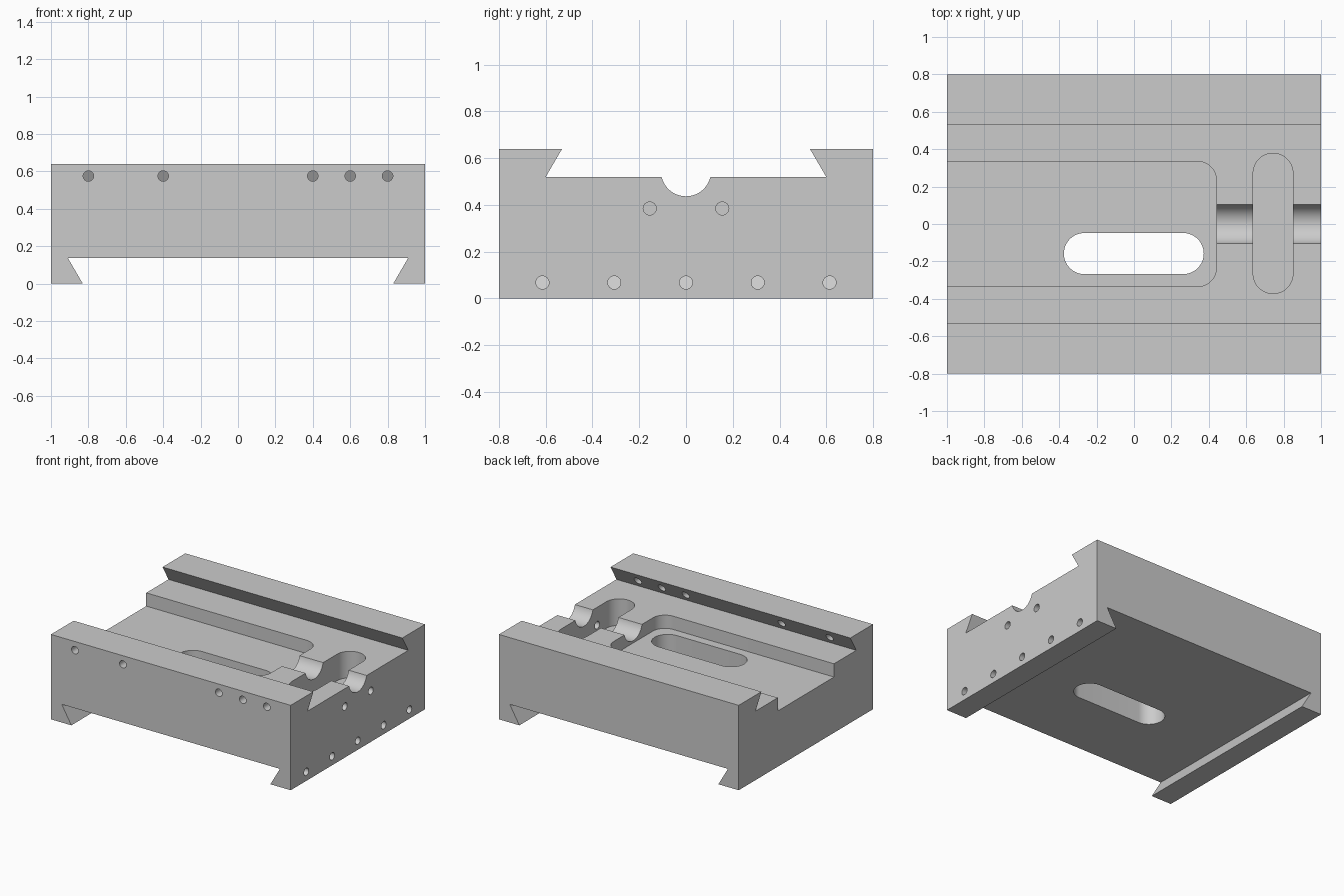
import bpy
import bmesh
from math import cos, sin, pi, radians

cube = bpy.data.objects.get("Cube")
if cube:
    bpy.data.objects.remove(cube, do_unlink=True)

# Single machined metal colour
metal = bpy.data.materials.new("plain grey metal")
metal.use_nodes = True
grey = (0.6, 0.6, 0.6, 1)
metal.diffuse_color = grey
metal.node_tree.nodes["Principled BSDF"].inputs["Base Color"].default_value = grey

PLACE = {
    "x": lambda u, v, d: (d, u, v),
    "y": lambda u, v, d: (u, d, v),
    "z": lambda u, v, d: (u, v, d),
}


def prism(name, outline, axis, start, end):
    """Extrude a 2D outline along an axis."""
    bm = bmesh.new()
    face = bm.faces.new([bm.verts.new(PLACE[axis](u, v, start)) for u, v in outline])
    moved = bmesh.ops.extrude_face_region(bm, geom=[face])["geom"]
    bmesh.ops.translate(bm, vec=PLACE[axis](0, 0, end - start),
                        verts=[g for g in moved if isinstance(g, bmesh.types.BMVert)])
    bmesh.ops.recalc_face_normals(bm, faces=bm.faces)
    mesh = bpy.data.meshes.new(name)
    bm.to_mesh(mesh)
    bm.free()
    mesh.materials.append(metal)
    obj = bpy.data.objects.new(name, mesh)
    bpy.context.collection.objects.link(obj)
    return obj


def circle(u, v, r, n=24):
    return [(u + r * cos(2 * pi * i / n), v + r * sin(2 * pi * i / n)) for i in range(n)]


def rounded(x0, x1, y0, y1, r, steps=12):
    """Rectangle with round corners, counter-clockwise."""
    centres = [(x1 - r, y1 - r), (x0 + r, y1 - r), (x0 + r, y0 + r), (x1 - r, y0 + r)]
    pts = []
    for k, (cx, cy) in enumerate(centres):
        for i in range(steps + 1):
            a = (k + i / steps) * pi / 2
            p = (cx + r * cos(a), cy + r * sin(a))
            if not pts or abs(p[0] - pts[-1][0]) + abs(p[1] - pts[-1][1]) > 1e-5:
                pts.append(p)
    if abs(pts[0][0] - pts[-1][0]) + abs(pts[0][1] - pts[-1][1]) < 1e-5:
        pts.pop()
    return pts


# Body with the upper dovetail channel running left to right
half = [(0.8, 0), (0.8, 0.64), (0.53, 0.64), (0.6, 0.52)]
block = prism("slide_block", half + [(-u, v) for u, v in reversed(half)], "x", -1, 1)

cutters = []


def cut(*args):
    cutters.append(prism(*args))


# Lower dovetail channel running front to back, with its opening extended below
side = [(0.83, -0.1), (0.83, 0), (0.91, 0.137)]
cut("lower_channel", side + [(-u, v) for u, v in reversed(side)], "y", -1, 1)

# Shallow pocket, open on the right-hand end
cut("pocket", rounded(-1.3, 0.44, -0.335, 0.335, 0.1), "z", 0.42, 0.6)
# Deep cross slot and the long through slot
cut("cross_slot", rounded(0.637, 0.85, -0.372, 0.378, 0.1065), "z", 0.32, 0.6)
cut("through_slot", rounded(-0.375, 0.373, -0.268, -0.048, 0.11), "z", 0.05, 0.6)
# Round-bottomed screw groove
cut("screw_groove", circle(0, 0.544, 0.107, 64), "x", 0.4, 1.1)

# Screw holes through the front lip, the left end and the lower left lip
for x in (-0.8, -0.4, 0.4, 0.6, 0.8):
    cut("front_hole", circle(x, 0.575, 0.028), "y", -0.9, -0.5)
for y in (-0.155, 0.155):
    cut("end_hole", circle(y, 0.385, 0.028), "x", 0.75, 1.1)
for i in range(-2, 3):
    cut("lip_hole", circle(i * 0.307, 0.068, 0.028), "x", 0.8, 1.1)

# Cut the body, then drop the cutters
bpy.ops.object.select_all(action="DESELECT")
block.select_set(True)
bpy.context.view_layer.objects.active = block
for cutter in cutters:
    mod = block.modifiers.new("cut", "BOOLEAN")
    mod.operation = "DIFFERENCE"
    mod.solver = "EXACT"
    mod.object = cutter
    bpy.ops.object.modifier_apply(modifier=mod.name)
    bpy.data.objects.remove(cutter, do_unlink=True)

bpy.ops.object.shade_smooth_by_angle(angle=radians(30))
